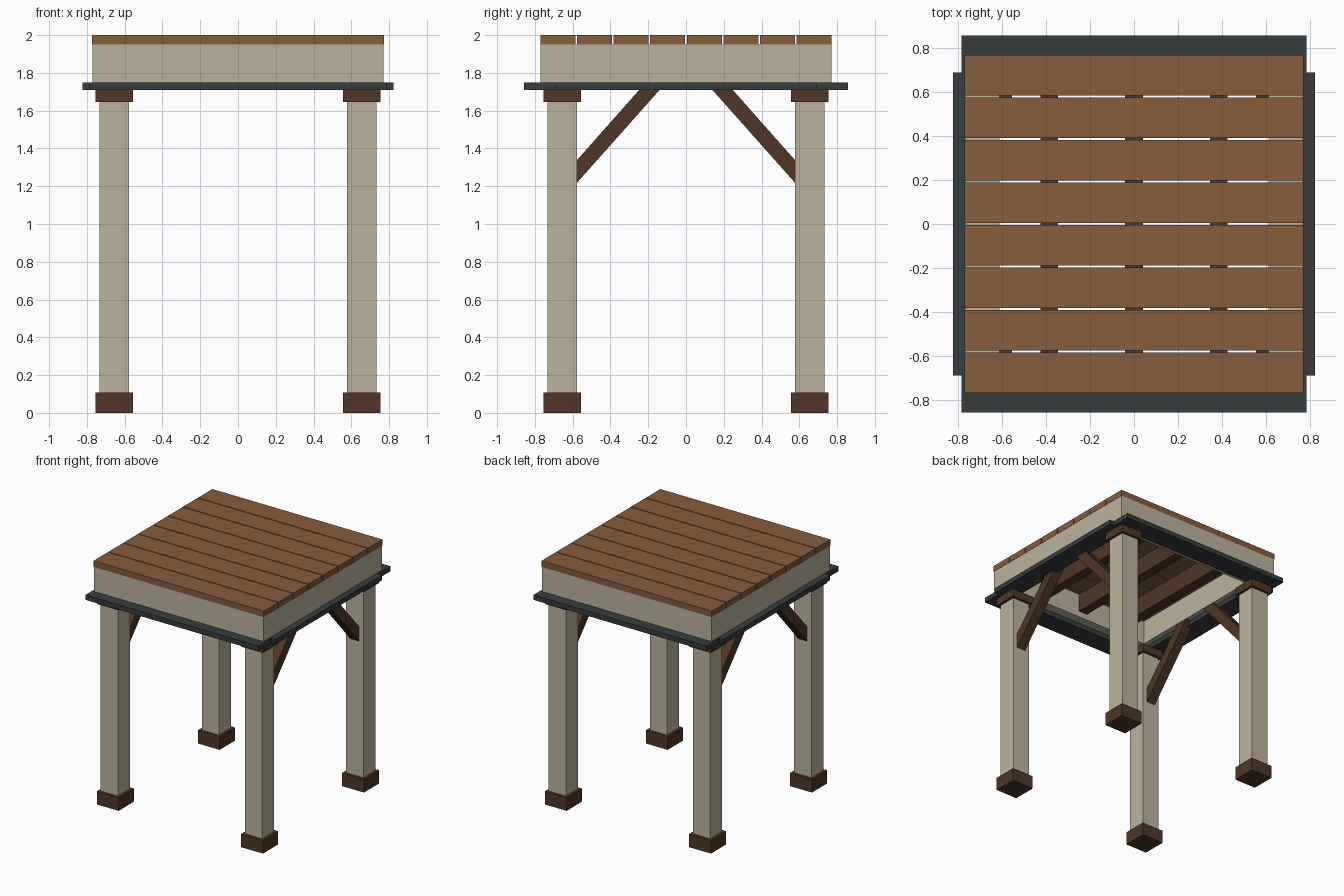
import bpy, bmesh

if "Cube" in bpy.data.objects:
    bpy.data.objects.remove(bpy.data.objects["Cube"])


def material(name, rgb):
    m = bpy.data.materials.new(name)
    m.diffuse_color = (*rgb, 1)
    m.use_nodes = True
    m.node_tree.nodes["Principled BSDF"].inputs["Base Color"].default_value = m.diffuse_color
    return m


TAN = material("pale_wood", (0.50, 0.45, 0.33))
DECK = material("deck_wood", (0.24, 0.11, 0.047))
DARK = material("dark_wood", (0.08, 0.037, 0.019))
SLATE = material("slate", (0.037, 0.045, 0.048))


def finish(bm, name, mat):
    bmesh.ops.recalc_face_normals(bm, faces=bm.faces)
    me = bpy.data.meshes.new(name)
    bm.to_mesh(me)
    bm.free()
    me.materials.append(mat)
    ob = bpy.data.objects.new(name, me)
    bpy.context.collection.objects.link(ob)
    return ob


def box(name, mat, x, y, z):
    """Box from (min, max) ranges."""
    bm = bmesh.new()
    bmesh.ops.create_cube(bm, size=1)
    for v in bm.verts:
        for i, (a, b) in enumerate((x, y, z)):
            v.co[i] = b if v.co[i] > 0 else a
    return finish(bm, name, mat)


def around(c, half):
    return (c - half, c + half)


def side(s, a, b):
    return tuple(sorted((s * a, s * b)))


def brace(name, sx, sy):
    """Diagonal knee brace, cut plumb at the post and level at the top."""
    profile = [(0.58, 1.215), (0.58, 1.335), (0.212, 1.75), (0.104, 1.75)]
    bm = bmesh.new()
    f = bm.faces.new([bm.verts.new((sx * 0.655 - 0.04, sy * y, z)) for y, z in profile])
    ext = bmesh.ops.extrude_face_region(bm, geom=[f])["geom"]
    bmesh.ops.translate(bm, vec=(0.08, 0, 0),
                        verts=[g for g in ext if isinstance(g, bmesh.types.BMVert)])
    return finish(bm, name, DARK)


# Posts with foot blocks, caps and braces
for sx, xn in ((-1, "left"), (1, "right")):
    for sy, yn in ((-1, "front"), (1, "back")):
        tag = f"{yn}_{xn}"
        cx, cy = sx * 0.655, sy * 0.655
        box(f"{tag}_foot", DARK, around(cx, 0.099), around(cy, 0.099), (0, 0.108))
        box(f"{tag}_post", TAN, around(cx, 0.078), around(cy, 0.078), (0.108, 1.645))
        box(f"{tag}_cap", DARK, around(cx, 0.099), around(cy, 0.099), (1.645, 1.71))
        brace(f"{tag}_brace", sx, sy)

# Ledge strips and perimeter beams
for s, xn, yn in ((-1, "left", "front"), (1, "right", "back")):
    box(f"{yn}_ledge", SLATE, (-0.785, 0.785), side(s, 0.69, 0.858), (1.71, 1.75))
    box(f"{xn}_ledge", SLATE, side(s, 0.655, 0.823), (-0.69, 0.69), (1.71, 1.75))
    box(f"{xn}_beam", TAN, side(s, 0.613, 0.77), (-0.77, 0.77), (1.75, 1.95))
    box(f"{yn}_beam", TAN, (-0.613, 0.613), side(s, 0.613, 0.77), (1.75, 1.95))

# Floor joists
for i in (-1, 0, 1):
    box(f"joist_{i + 2}", DARK, around(i * 0.385, 0.04), (-0.613, 0.613), (1.80, 1.95))

# Deck planks
N, PITCH, GAP = 8, 0.1935, 0.008
for i in range(N):
    c = (i - (N - 1) / 2) * PITCH
    box(f"deck_plank_{i + 1}", DECK, (-0.772, 0.772), around(c, (PITCH - GAP) / 2), (1.95, 2.0))
